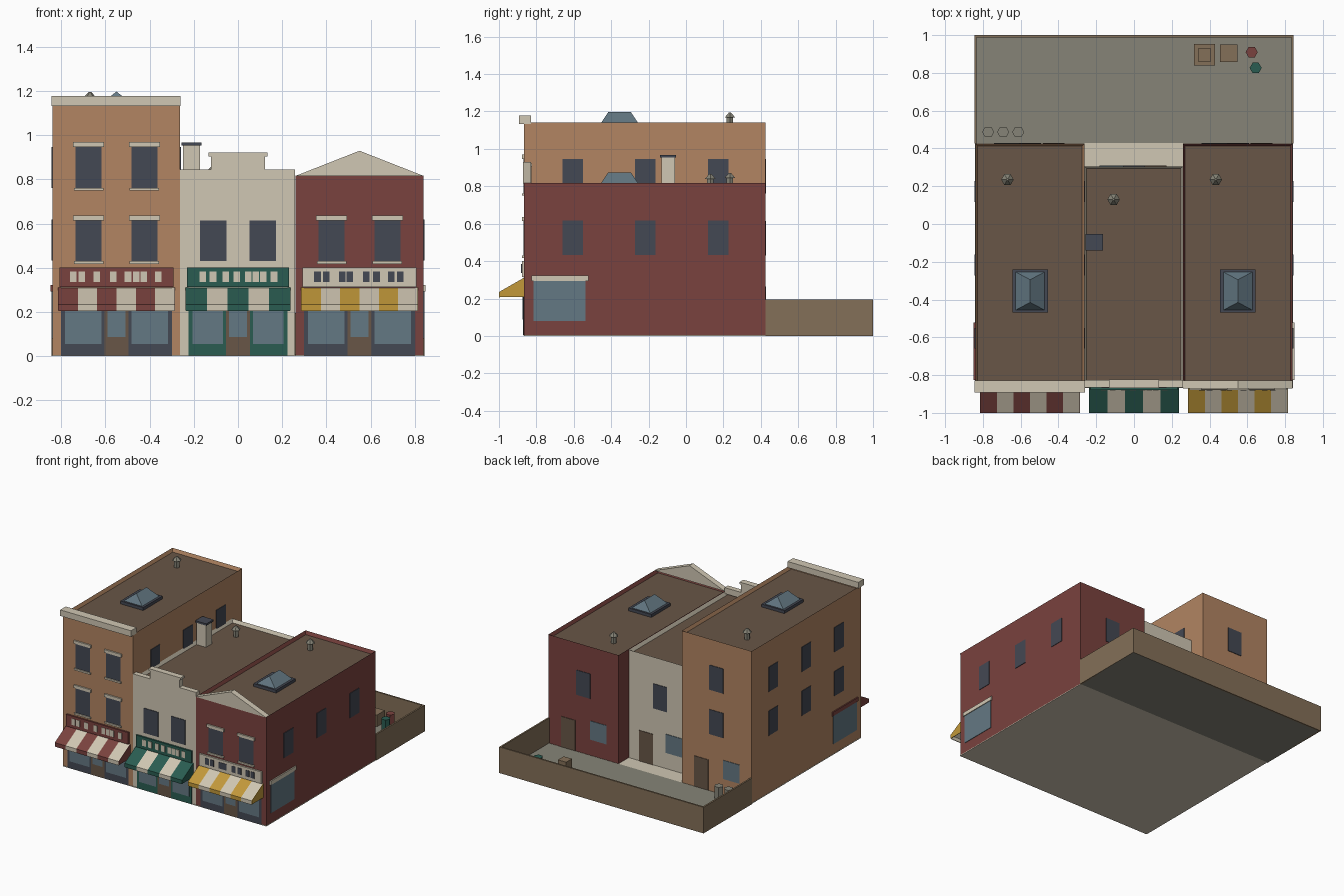
import bpy, bmesh, math
from mathutils import Matrix

if "Cube" in bpy.data.objects:
    bpy.data.objects.remove(bpy.data.objects["Cube"])


def material(name, r, g, b):
    m = bpy.data.materials.new(name)
    lin = [((c / 255 + 0.055) / 1.055) ** 2.4 for c in (r, g, b)]
    m.diffuse_color = (*lin, 1)
    m.use_nodes = True
    m.node_tree.nodes["Principled BSDF"].inputs["Base Color"].default_value = m.diffuse_color
    return m


ORANGE = material("orange_brick", 178, 133, 98)
CREAM = material("cream_stone", 208, 199, 179)
RED = material("red_brick", 122, 66, 62)
GREEN = material("green_paint", 42, 92, 81)
YELLOW = material("yellow_cloth", 194, 153, 58)
DARK = material("dark_frame", 68, 72, 83)
GLASS = material("shop_glass", 100, 120, 131)
ROOF = material("roof_brown", 104, 86, 71)
GREY = material("yard_grey", 134, 132, 119)
WOOD = material("fence_brown", 132, 112, 88)


def finish(name, bm, *mats):
    bmesh.ops.recalc_face_normals(bm, faces=bm.faces)
    me = bpy.data.meshes.new(name)
    bm.to_mesh(me)
    bm.free()
    for m in mats:
        me.materials.append(m)
    ob = bpy.data.objects.new(name, me)
    bpy.context.collection.objects.link(ob)
    return ob


def add_box(bm, x0, x1, y0, y1, z0, z1):
    mat = Matrix.Translation(((x0 + x1) / 2, (y0 + y1) / 2, (z0 + z1) / 2)) \
        @ Matrix.Diagonal((x1 - x0, y1 - y0, z1 - z0, 1))
    return bmesh.ops.create_cube(bm, size=1, matrix=mat)["verts"]


def boxes(name, mat, *dims):
    bm = bmesh.new()
    for d in dims:
        add_box(bm, *d)
    return finish(name, bm, mat)


def add_prism(bm, pts, axis, a, b):
    """Extrude a profile along x (pts are y,z) or along y (pts are x,z)."""
    rings = []
    for t in (a, b):
        rings.append([bm.verts.new((t, p, q) if axis == "x" else (p, t, q)) for p, q in pts])
    n = len(pts)
    bm.faces.new(rings[0])
    bm.faces.new(rings[1][::-1])
    for i in range(n):
        j = (i + 1) % n
        bm.faces.new((rings[0][i], rings[0][j], rings[1][j], rings[1][i]))


def add_hex(bm, x, y, z0, z1, r0, r1):
    bmesh.ops.create_cone(bm, cap_ends=True, segments=6, radius1=r0, radius2=r1, depth=z1 - z0,
                          matrix=Matrix.Translation((x, y, (z0 + z1) / 2)) @ Matrix.Rotation(math.pi / 6, 4, "Z"))


FRONT, BACK = -0.865, 0.425


def building(name, mat, x0, x1, back, top):
    # brick shell whose top face is inset and sunk to leave a parapet round the roof
    bm = bmesh.new()
    add_box(bm, x0, x1, FRONT, back, 0.002, top)
    roof = max(bm.faces, key=lambda f: f.calc_center_median().z)
    bmesh.ops.inset_region(bm, faces=[roof], thickness=0.016)
    roof.material_index = 1
    for v in roof.verts:
        v.co.z -= 0.025
    finish(name, bm, mat, ROOF)


building("left_building", ORANGE, -0.84, -0.263, BACK, 1.14)
building("middle_building", CREAM, -0.262, 0.259, 0.305, 0.812)
building("right_building", RED, 0.26, 0.84, BACK, 0.817)

# facade tops
boxes("left_cornice", CREAM, (-0.845, -0.26, -0.893, -0.828, 1.133, 1.178))
boxes("middle_stepped_parapet", CREAM,
      (-0.262, 0.259, FRONT, -0.826, 0.80, 0.845), (-0.122, 0.122, FRONT, -0.826, 0.84, 0.907),
      (-0.133, 0.133, -0.868, -0.823, 0.905, 0.921))
bm = bmesh.new()
add_prism(bm, [(0.26, 0.816), (0.84, 0.816), (0.55, 0.93)], "y", -0.872, -0.828)
finish("right_pediment", bm, CREAM)

# front upper windows with stone lintels and sills
panes, trims = [], []
for cx, off, floors, trim in ((-0.55, 0.126, (0.43, 0.762), True), (0, 0.112, (0.43,), False),
                              (0.55, 0.126, (0.43,), True)):
    for wx in (cx - off, cx + off):
        for z in floors:
            panes.append((wx - 0.059, wx + 0.059, -0.869, -0.86, z, z + 0.185))
            if trim:
                trims.append((wx - 0.07, wx + 0.07, -0.876, -0.86, z + 0.185, z + 0.207))
                trims.append((wx - 0.067, wx + 0.067, -0.878, -0.86, z - 0.012, z))
boxes("front_windows", DARK, *panes)
boxes("window_lintels_and_sills", CREAM, *trims)

# side windows: outer walls, plus the left building's wall above its neighbour
panes = []
for y in (-0.605, -0.217, 0.172):
    for face, z in ((0.84, 0.434), (-0.84, 0.434), (-0.84, 0.762), (-0.263, 0.762)):
        panes.append((face - 0.004, face + 0.004, y - 0.055, y + 0.055, z, z + 0.184))
boxes("side_windows", DARK, *panes)
for side, s, mat in (("left", -1, RED), ("right", 1, CREAM)):
    xs = sorted((s * 0.836, s * 0.844))
    boxes(side + "_side_shop_window", GLASS, (*xs, -0.816, -0.536, 0.08, 0.295))
    xs = sorted((s * 0.836, s * 0.849))
    boxes(side + "_side_shop_header", mat, (*xs, -0.825, -0.522, 0.294, 0.323))

# rear windows and doors
panes, glass, doors = [], [], []
for cx, y, off, floors in ((-0.55, BACK, 0.125, (0.43, 0.762)), (0, 0.305, 0.115, (0.43,)),
                           (0.55, BACK, 0.125, (0.43,))):
    ys = (y - 0.004, y + 0.004)
    panes += [(cx - 0.058, cx + 0.058, *ys, z, z + 0.185) for z in floors]
    doors.append((cx + off - 0.057, cx + off + 0.057, *ys, 0.006, 0.235))
    glass.append((cx - off - 0.067, cx - off + 0.067, *ys, 0.125, 0.265))
boxes("rear_windows", DARK, *panes)
boxes("rear_doors", ROOF, *doors)
boxes("rear_shop_windows", GLASS, *glass)


def shop(name, cx, half, frame, sign, block, cloth, stripes, blocks):
    # frame plate, display glass, door and door glass
    boxes(name + "_shop_frame", frame, (cx - half, cx + half, -0.869, -0.86, 0.003, 0.312))
    g = half - 0.018
    boxes(name + "_shop_glass", GLASS,
          (cx - g, cx - 0.068, -0.872, -0.86, 0.055, 0.295), (cx + 0.068, cx + g, -0.872, -0.86, 0.055, 0.295))
    boxes(name + "_shop_door", ROOF, (cx - 0.055, cx + 0.055, -0.872, -0.86, 0.004, 0.295))
    boxes(name + "_shop_door_glass", GLASS, (cx - 0.041, cx + 0.041, -0.875, -0.86, 0.087, 0.275))
    # sign board with plain blocks
    boxes(name + "_sign_board", sign, (cx - half - 0.005, cx + half + 0.005, -0.878, -0.86, 0.314, 0.402))
    boxes(name + "_sign_blocks", block,
          *[(cx + b - 0.015, cx + b + 0.015, -0.881, -0.87, 0.337, 0.384) for b in blocks])
    # striped awning sheet with a short valance, closed by triangular cheeks
    sheet = [(-0.865, 0.312), (-1, 0.235), (-1, 0.205), (-0.995, 0.205), (-0.995, 0.231), (-0.865, 0.305)]
    cheek = [(-0.865, 0.312), (-1, 0.235), (-1, 0.208), (-0.865, 0.208)]
    x0, x1 = cx - half - 0.01, cx + half + 0.01
    w = (x1 - x0) / stripes
    for part, mat, start in (("cloth", cloth, 0), ("cream", CREAM, 1)):
        bm = bmesh.new()
        for i in range(start, stripes, 2):
            add_prism(bm, sheet, "x", x0 + i * w, x0 + (i + 1) * w)
        finish(name + "_awning_%s_stripes" % part, bm, mat)
    bm = bmesh.new()
    add_prism(bm, cheek, "x", x0 - 0.003, x0)
    add_prism(bm, cheek, "x", x1, x1 + 0.003)
    finish(name + "_awning_cheeks", bm, cloth)


shop("left", -0.55, 0.252, DARK, RED, CREAM, RED, 6,
     (-0.195, -0.157, -0.09, -0.014, 0.052, 0.089, 0.124, 0.189))
shop("middle", 0, 0.225, GREEN, GREEN, CREAM, GREEN, 5,
     (-0.16, -0.113, -0.055, -0.005, 0.047, 0.08, 0.115, 0.163))
shop("right", 0.55, 0.252, DARK, CREAM, DARK, YELLOW, 6,
     (-0.19, -0.15, -0.078, -0.045, 0.03, 0.077, 0.143, 0.185))

# skylights: dark curb and hipped glass
for side, x, z in (("left", -0.55, 1.115), ("right", 0.55, 0.792)):
    y = -0.355
    boxes(side + "_skylight_curb", DARK, (x - 0.094, x + 0.094, y - 0.114, y + 0.114, z - 0.005, z + 0.022))
    bm = bmesh.new()
    for v in add_box(bm, x - 0.079, x + 0.079, y - 0.102, y + 0.102, z + 0.02, z + 0.083):
        if v.co.z > z + 0.05:
            v.co.x, v.co.y = x, y + math.copysign(0.06, v.co.y - y)
    bmesh.ops.remove_doubles(bm, verts=bm.verts, dist=1e-4)
    finish(side + "_skylight_glass", bm, GLASS)

# roof vents
for side, x, y, z in (("left", -0.67, 0.235, 1.115), ("middle", -0.108, 0.13, 0.787), ("right", 0.433, 0.235, 0.792)):
    bm = bmesh.new()
    add_hex(bm, x, y, z - 0.005, z + 0.055, 0.02, 0.02)
    add_hex(bm, x, y, z + 0.052, z + 0.08, 0.033, 0.006)
    finish(side + "_roof_vent", bm, GREY)

# chimney
boxes("chimney", CREAM, (-0.249, -0.172, -0.132, -0.06, 0.78, 0.957))
boxes("chimney_cap", DARK, (-0.256, -0.165, -0.139, -0.053, 0.953, 0.967))

# ground and yard
boxes("paving_slab", CREAM, (-0.841, 0.841, -0.867, 0.43, 0, 0.006))
boxes("yard_floor", GREY, (-0.843, 0.843, 0.43, 0.998, 0, 0.008))
boxes("yard_wall", WOOD, (-0.845, -0.833, BACK, 1, 0, 0.195), (0.833, 0.845, BACK, 1, 0, 0.195),
      (-0.833, 0.833, 0.988, 1, 0, 0.195))
boxes("yard_crates", WOOD, (0.318, 0.43, 0.84, 0.952, 0.005, 0.11), (0.34, 0.408, 0.861, 0.929, 0.11, 0.188),
      (0.455, 0.548, 0.858, 0.951, 0.005, 0.095))
for name, mat, spots, h in (("grey_bins", GREY, [(-0.772, 0.487), (-0.693, 0.487), (-0.613, 0.487)], 0.1),
                            ("red_bin", RED, [(0.623, 0.91)], 0.11), ("green_bin", GREEN, [(0.644, 0.826)], 0.11)):
    bm = bmesh.new()
    for x, y in spots:
        add_hex(bm, x, y, 0.005, h, 0.032, 0.032)
    finish(name, bm, mat)
